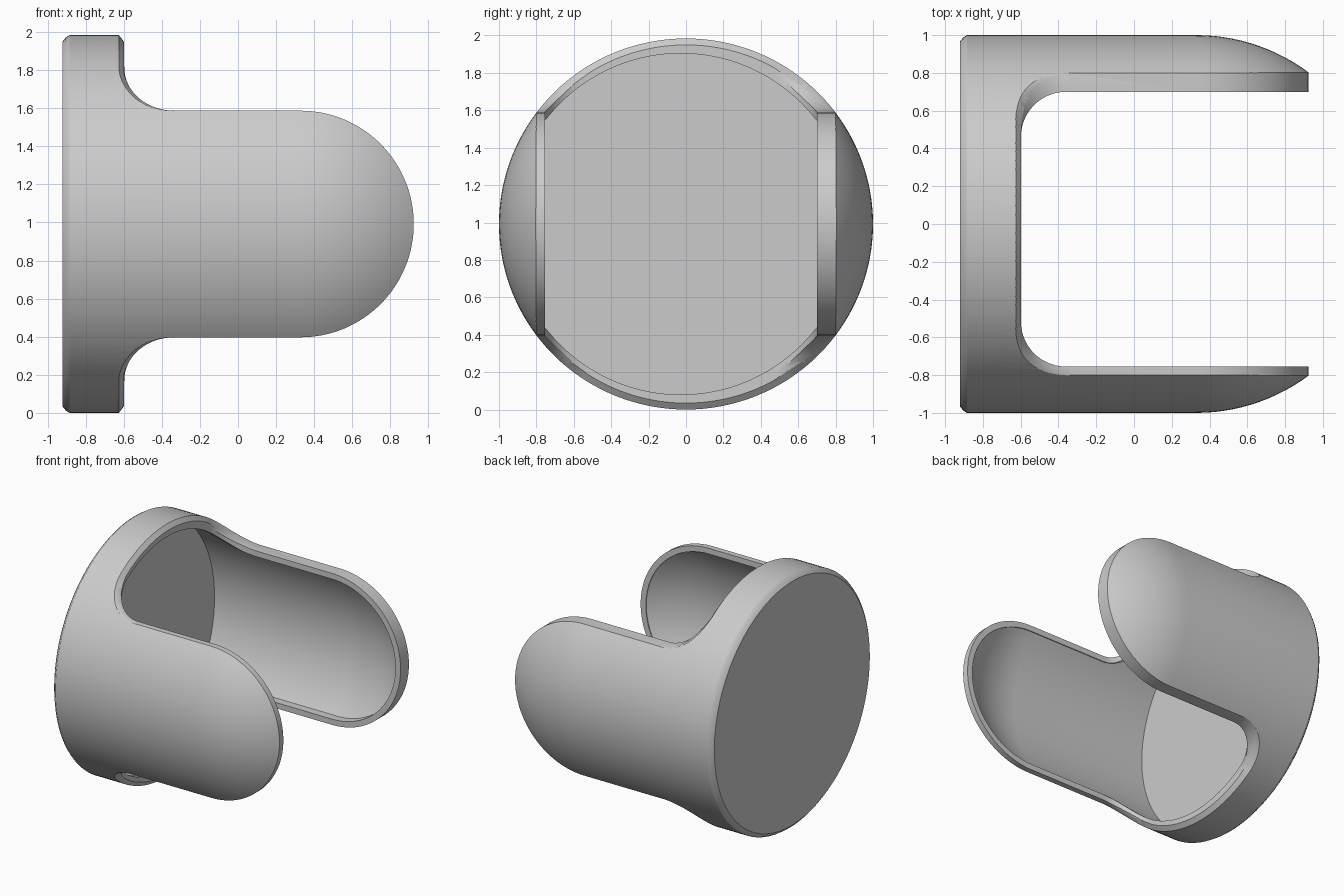
import bpy, bmesh
from math import sin, cos, pi, radians, sqrt
from mathutils import Vector

cube = bpy.data.objects.get("Cube")
if cube:
    bpy.data.objects.remove(cube)

CZ = 0.99        # height of the main axis
DOME = 0.328     # start of the rounded end
OFF = -0.0275    # sideways offset of the mouth
SQUASH = 0.992   # slight flattening of the outer shell
COLLAR = -0.597  # open end of the collar
EDGE = 0.595     # half height of the arms
TOP = 0.82       # height where the fillets start
FILLET_X = -0.335
LIP = 0.045      # width of the lip inside the rim

grey = bpy.data.materials.new("plain_grey")
grey.use_nodes = True
colour = (0.6, 0.6, 0.6, 1)
grey.diffuse_color = colour
grey.node_tree.nodes["Principled BSDF"].inputs["Base Color"].default_value = colour


def make(name, bm):
    bmesh.ops.remove_doubles(bm, verts=bm.verts, dist=1e-5)
    bmesh.ops.recalc_face_normals(bm, faces=bm.faces)
    mesh = bpy.data.meshes.new(name)
    bm.to_mesh(mesh)
    bm.free()
    mesh.materials.append(grey)
    obj = bpy.data.objects.new(name, mesh)
    bpy.context.collection.objects.link(obj)
    return obj


def revolve(name, profile, y=0, squash=1, steps=128):
    """Spin (x, radius) points around the x axis."""
    bm = bmesh.new()
    vs = [bm.verts.new((x, r, 0)) for x, r in profile]
    edges = [bm.edges.new(p) for p in zip(vs, vs[1:])]
    bmesh.ops.spin(bm, geom=vs + edges, axis=(1, 0, 0), cent=(0, 0, 0),
                   angle=2 * pi, steps=steps, use_merge=True)
    for v in bm.verts:
        v.co = (v.co.x, v.co.y + y, v.co.z * squash + CZ)
    return make(name, bm)


def prism(name, points, vector):
    bm = bmesh.new()
    face = bm.faces.new([bm.verts.new(p) for p in points])
    new = bmesh.ops.extrude_face_region(bm, geom=[face])["geom"]
    bmesh.ops.translate(bm, vec=vector,
                        verts=[g for g in new if isinstance(g, bmesh.types.BMVert)])
    return make(name, bm)


def carve(target, cutters):
    """Subtract the cutters from the target and remove them."""
    bpy.ops.object.select_all(action="DESELECT")
    bpy.context.view_layer.objects.active = target
    target.select_set(True)
    for c in cutters:
        mod = target.modifiers.new(c.name, "BOOLEAN")
        mod.operation = "DIFFERENCE"
        mod.solver = "EXACT"
        mod.object = c
        bpy.ops.object.modifier_apply(modifier=mod.name)
        bpy.data.objects.remove(c)


def arc(cx, cy, rx, ry, start, end, n=20):
    angles = [radians(start + (end - start) * i / n) for i in range(n + 1)]
    return [(cx + rx * cos(a), cy + ry * sin(a)) for a in angles]


def capsule(back, r):
    return back + arc(DOME, 0, r, r, 90, 0, 32)[:-1] + [(DOME + r, 0)]


def fillet(inset):
    return arc(FILLET_X, TOP, FILLET_X - COLLAR + inset, TOP - EDGE + inset, 180, 270)


def outline(name, inset):
    """Everything outside the side outline of the arms and collar."""
    r = EDGE - inset
    upper = [(COLLAR - inset, 2)] + fillet(inset) + arc(DOME, 0, r, r, 90, 0, 32)
    lower = [(x, -z) for x, z in upper[-2::-1]]
    points = upper + lower + [(2, -2), (2, 2)]
    return prism(name, [(x, -2, CZ + z) for x, z in points], (0, 4, 0))


# Outer shell with an eased back edge
body = revolve("cup_with_two_arms",
               capsule([(-0.922, 0), (-0.922, 0.965), (-0.905, 0.987), (-0.885, 1)], 1),
               squash=SQUASH)

# Mouth bounded by the lip, and the slightly wider hollow behind it
mouth = revolve("mouth_cutter", capsule([(-0.8, 0), (-0.8, 0.912)], 0.912), OFF)
hollow = revolve("hollow_cutter", capsule([(-0.862, 0), (-0.862, 0.94)], 0.94))
carve(hollow, [outline("lip_outline_cutter", LIP)])

# Straight slot between the arms, with rounded inner corners
half, floor, fil = 0.7275, COLLAR - 0.002, 0.24
side = arc(floor + fil, half - fil, fil, fil, 180, 90)
slot = [(x, OFF + y, -1) for x, y in [(2, -half)] + [(x, -y) for x, y in side[::-1]]
        + side + [(2, half)]]
slot_cutter = prism("slot_cutter", slot, (0, 0, 4))

# Chamfer round the collar rim, fading out along the fillets:
# each station is (x, height, fade, turn)
stations = [(COLLAR, SQUASH * cos(radians(a)), 0, 180) for a in range(0, 33, 2)]
stations += [(x, z, i / 20, 180 + 4.5 * i) for i, (x, z) in enumerate(fillet(0))]


def chamfer_section(x, z, fade, turn, flip, sign):
    y = sqrt(max(0, 1 - (z / SQUASH) ** 2))
    point = Vector((x, y, z))
    radial = Vector((0, -y, -z)).normalized()
    back = Vector((cos(radians(turn)), 0, sin(radians(turn))))
    along = (back - radial * back.dot(radial)).normalized()
    inward = (radial - back * radial.dot(back)).normalized()
    b = along * (0.028 * (1 - fade) + 0.001)
    d = inward * (0.036 * (1 - fade) + 0.001)
    corners = (point + b * 1.5 - d * 0.5, point - b * 0.5 + d * 1.5, point - b * 2 - d * 2)
    return [(c.x, c.y * flip, CZ + c.z * sign) for c in corners]


chamfers = []
for sign in (1, -1):
    bm = bmesh.new()
    sections = [chamfer_section(*s, -1, sign) for s in stations[:0:-1]]
    sections += [chamfer_section(*s, 1, sign) for s in stations]
    rings = [[bm.verts.new(c) for c in section] for section in sections]
    for p, q in zip(rings, rings[1:]):
        for k in range(3):
            m = (k + 1) % 3
            bm.faces.new((p[k], p[m], q[m], q[k]))
    bm.faces.new(rings[0])
    bm.faces.new(rings[-1])
    chamfers.append(make("rim_chamfer_cutter", bm))

carve(body, [hollow, mouth, slot_cutter, outline("outline_cutter", 0)] + chamfers)

# Rest on the ground and smooth the curved surfaces
low = min(v.co.z for v in body.data.vertices)
for v in body.data.vertices:
    v.co.z -= low
bpy.ops.object.shade_smooth_by_angle(angle=radians(25))
